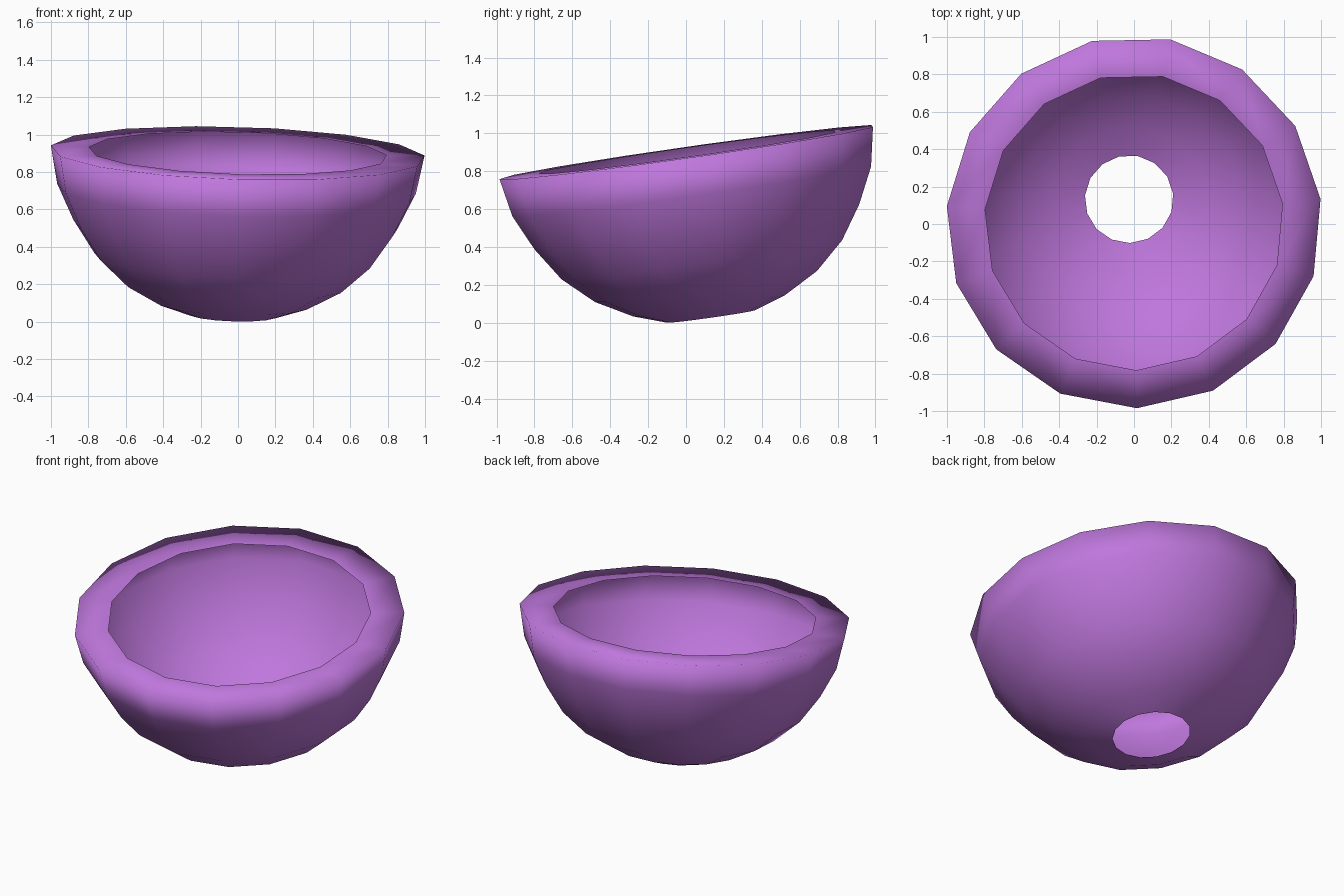
import bpy
import bmesh
from math import cos, sin, radians, tau
from mathutils import Vector, Matrix

cube = bpy.data.objects.get("Cube")
if cube:
    bpy.data.objects.remove(cube, do_unlink=True)

SIDES = 15
PHASE = radians(-89)

# Profile as (radius, height): inner lip, outer rim, then down to the open base
PROFILE = [(0.80, 0), (1.005, 0), (0.965, -0.205), (0.873, -0.395),
           (0.755, -0.57), (0.598, -0.713), (0.409, -0.817), (0.237, -0.875)]


def make_material(name, color):
    mat = bpy.data.materials.new(name)
    mat.use_nodes = True
    mat.diffuse_color = color
    mat.node_tree.nodes["Principled BSDF"].inputs["Base Color"].default_value = color
    return mat


def lathe(name, profile, mat):
    """Turn a profile around z, leaving both ends open."""
    bm = bmesh.new()
    rings = [[bm.verts.new((r * cos(PHASE + tau * i / SIDES),
                            r * sin(PHASE + tau * i / SIDES), h))
              for i in range(SIDES)] for r, h in profile]
    for a, b in zip(rings, rings[1:]):
        for i in range(SIDES):
            j = (i + 1) % SIDES
            bm.faces.new((a[i], b[i], b[j], a[j])).smooth = True
    mesh = bpy.data.meshes.new(name)
    bm.to_mesh(mesh)
    bm.free()
    mesh.materials.append(mat)
    obj = bpy.data.objects.new(name, mesh)
    bpy.context.collection.objects.link(obj)
    return obj


# Thin tilted bowl with an inward lip and a hole in its base
purple = make_material("purple", (0.52, 0.185, 0.72, 1))
bowl = lathe("bowl", PROFILE, purple)
tilt = Vector((0, 0, 1)).rotation_difference(Vector((0.03, -0.142, 1)))
bowl.data.transform(Matrix.Translation((0, 0.01, 0.9)) @ tilt.to_matrix().to_4x4())
